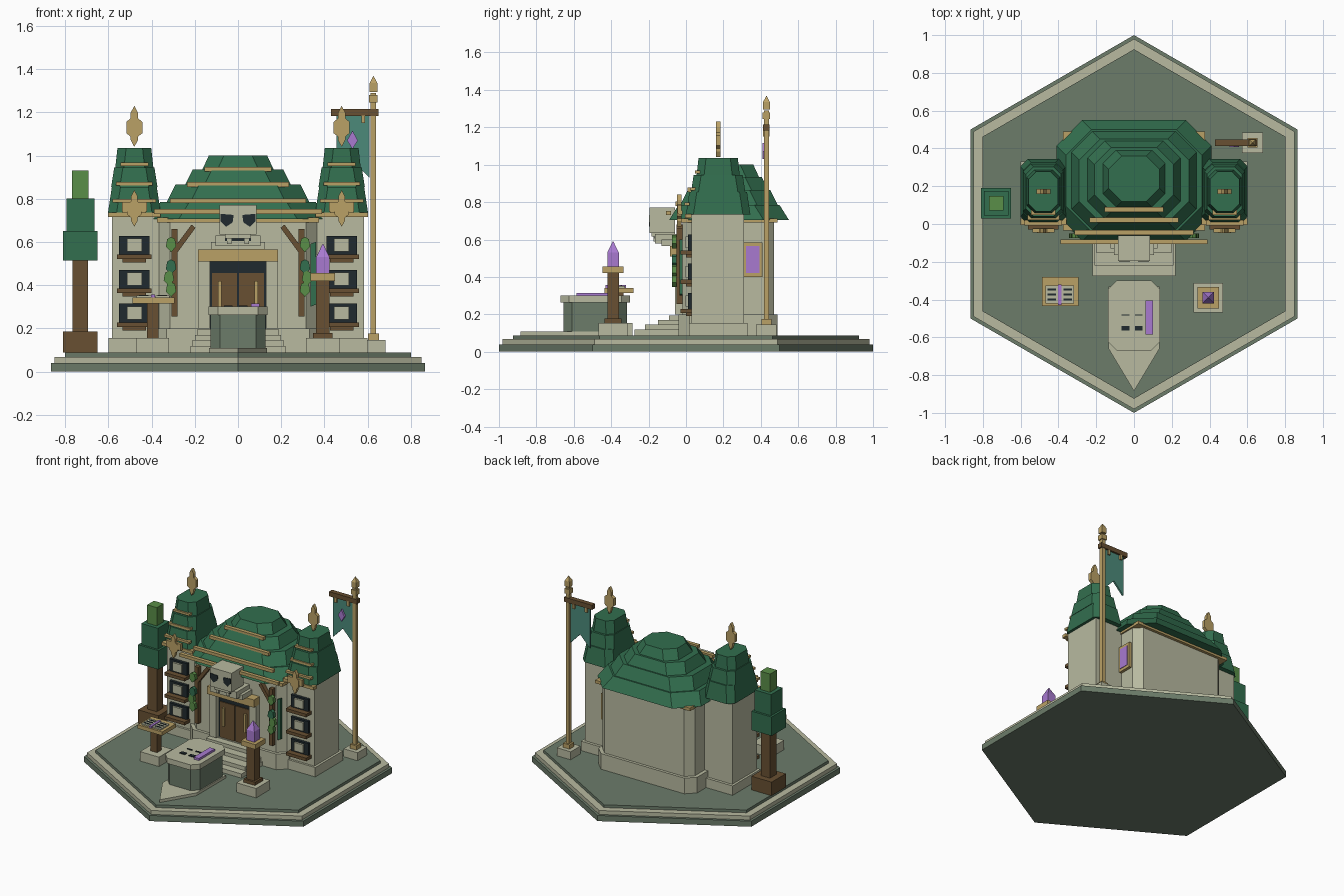
import bpy, bmesh, math
from mathutils import Matrix, Vector

if "Cube" in bpy.data.objects:
    bpy.data.objects.remove(bpy.data.objects["Cube"])


def srgb(r, g, b):
    f = lambda c: c / 12.92 if c <= 0.04045 else ((c + 0.055) / 1.055) ** 2.4
    return (f(r / 255), f(g / 255), f(b / 255), 1)


COLOURS = dict(cream=srgb(184, 186, 160), stone=srgb(108, 124, 106), roof=srgb(50, 110, 78),
               leaf=srgb(90, 142, 72), brown=srgb(104, 80, 50), gold=srgb(186, 161, 102),
               black=srgb(32, 42, 46), purple=srgb(168, 122, 208), teal=srgb(76, 138, 122))
MATS = {}
for key, col in COLOURS.items():
    MATS[key] = bpy.data.materials.new(key)
    MATS[key].diffuse_color = col


def loft(name, mat, rings):
    """Closed solid through rings of 3D points."""
    bm = bmesh.new()
    rows = [[bm.verts.new(p) for p in r] for r in rings]
    n = len(rows[0])
    for a, b in zip(rows, rows[1:]):
        for i in range(n):
            bm.faces.new((a[i], a[(i + 1) % n], b[(i + 1) % n], b[i]))
    bm.faces.new(rows[0][::-1])
    bm.faces.new(rows[-1])
    bmesh.ops.recalc_face_normals(bm, faces=bm.faces)
    me = bpy.data.meshes.new(name)
    bm.to_mesh(me)
    bm.free()
    me.materials.append(MATS[mat])
    ob = bpy.data.objects.new(name, me)
    bpy.context.collection.objects.link(ob)
    return ob


def prism(name, mat, pts, z0, z1):
    return loft(name, mat, [[(x, y, z) for x, y in pts] for z in (z0, z1)])


def plate(name, mat, pts, y0, y1):
    return loft(name, mat, [[(x, y, z) for x, z in pts] for y in (y0, y1)])


def box(name, mat, x0, x1, y0, y1, z0, z1):
    return prism(name, mat, [(x0, y0), (x1, y0), (x1, y1), (x0, y1)], z0, z1)


def block(name, mat, cx, cy, h, z0, z1):
    return box(name, mat, cx - h, cx + h, cy - h, cy + h, z0, z1)


def octa(cx, cy, hx, hy, c):
    return [(cx + sx, cy + sy) for sx, sy in
            ((-hx + c, -hy), (hx - c, -hy), (hx, -hy + c), (hx, hy - c),
             (hx - c, hy), (-hx + c, hy), (-hx, hy - c), (-hx, -hy + c))]


def tier(name, cx, cy, hx, hy, c, z0, z1, k):
    """Roof layer, narrowing by k towards its top."""
    loft(name, 'roof', [[(x, y, z0) for x, y in octa(cx, cy, hx, hy, c)],
                        [(x, y, z1) for x, y in octa(cx, cy, hx - k, hy - k, c)]])


def gem(name, mat, cx, cy, h, z0, z1, z2):
    """Square shaft with a pointed tip."""
    sq = ((-1, -1), (1, -1), (1, 1), (-1, 1))
    loft(name, mat, [[(cx + h * s * a, cy + h * s * b, z) for a, b in sq]
                     for z, s in ((z0, 1), (z1, 1), (z2, 0.05))])


def ornament(name, cx, y, z, h):
    """Pointed gold finial plate with side arms, width follows height."""
    half = [(0, 0), (.016, .03), (.016, .045), (.035, .06), (.035, .11), (.016, .125),
            (.016, .15), (0, .18)]
    k = h / .18
    pts = [(cx + a * k, z + b * k) for a, b in half]
    pts += [(cx - a * k, z + b * k) for a, b in half[-2:0:-1]]
    plate(name, 'gold', pts, y - .012, y + .012)


# Hexagonal ground in three steps
for i, (r, z0, z1, m) in enumerate(((1, 0, .04, 'stone'), (.98, .04, .068, 'cream'),
                                    (.925, .068, .088, 'stone'))):
    hexa = [(r * math.sin(k * math.pi / 3), r * math.cos(k * math.pi / 3)) for k in range(6)]
    prism(f"ground_layer_{i}", m, hexa, z0, z1)

# Hall
prism("hall_plinth", 'cream', octa(0, .225, .39, .265, .06), .088, .2)
prism("hall_walls", 'cream', octa(0, .225, .365, .245, .05), .2, .72)
box("eave_beam", 'gold', -.375, .375, -.035, .49, .69, .712)
for i, (hx, y0, y1, c, z0, z1, k) in enumerate((
        (.41, -.09, .55, .135, .705, .785, .05), (.33, -.03, .49, .11, .785, .865, .04),
        (.245, .03, .44, .09, .865, .935, .035), (.165, .09, .39, .07, .935, 1.0, .03))):
    tier(f"hall_roof_{i}", 0, (y0 + y1) / 2, hx, (y1 - y0) / 2, c, z0, z1, k)
for i, (hx, y, z) in enumerate(((.39, -.095, .74), (.315, -.045, .79),
                                (.235, .02, .865), (.155, .075, .935))):
    box(f"roof_trim_{i}", 'gold', -hx, hx, y - .012, y + .014, z - .01, z + .012)

# Side window on the right of the hall
box("side_window_frame", 'gold', .36, .385, .305, .41, .4, .585)
box("side_window_glass", 'purple', .38, .389, .322, .392, .42, .565)

# Door
for s in (-1, 1):
    box("door_jamb", 'cream', *sorted((s * .13, s * .185)), -.06, -.01, .2, .51)
    box("door_leaf", 'brown', *sorted((s * .004, s * .12)), -.034, -.015, .18, .455)
    box("door_handle", 'gold', *sorted((s * .077, s * .093)), -.05, -.03, .29, .42)
box("door_recess", 'black', -.13, .13, -.028, -.015, .18, .51)
box("door_lintel", 'gold', -.185, .185, -.085, -.01, .51, .565)
for i, (hx, y, z) in enumerate(((.22, -.275, .118), (.21, -.22, .145),
                                (.2, -.15, .17), (.19, -.09, .195))):
    box(f"step_{i}", 'cream', -hx, hx, y, 0, .088, z)

# Carved stone head over the door
box("head_neck", 'cream', -.125, .125, -.13, -.01, .565, .6)
box("head_jaw", 'cream', -.105, .105, -.165, -.02, .58, .63)
box("head_mouth", 'black', -.06, .06, -.169, -.16, .605, .615)
box("head_skull", 'cream', -.085, .085, -.195, -.06, .635, .77)
box("head_chin", 'cream', -.06, .06, -.185, -.06, .615, .64)
for s in (-1, 1):
    eye = [(s * a, b) for a, b in ((.02, .725), (.08, .73), (.08, .695), (.055, .67), (.025, .69))]
    plate("head_eye", 'black', eye, -.199, -.19)
    box("head_tooth", 'cream', *sorted((s * .03, s * .05)), -.175, -.15, .59, .615)

# Timber posts, braces and climbing leaves
for s in (-1, 1):
    box("timber_post", 'brown', *sorted((s * .28, s * .308)), -.05, -.015, .255, .66)
    plate("timber_brace", 'brown', [(s * a, b) for a, b in
          ((.285, .545), (.302, .565), (.215, .68), (.197, .665))], -.05, -.02)
    for i in range(5):
        x, z = s * (.31 + .01 * (i % 2)), .38 + i * .052
        if i % 2 and i != 1:
            continue
        m = 'roof' if i == 2 else 'leaf'
        plate("vine_leaf", m, [(x + a, z + b) for a, b in
              ((0, -.035), (.024, -.01), (.018, .025), (0, .035), (-.018, .025), (-.024, -.01))],
              -.075, -.05)
plate("hanging_cloth", 'roof', [(.335, .3), (.36, .31), (.36, .6), (.335, .59)], -.035, -.018)

# Towers
for s in (-1, 1):
    cx = s * .48
    box("tower_plinth", 'cream', *sorted((s * .335, s * .6)), .015, .33, .088, .155)
    box("tower_walls", 'cream', *sorted((s * .34, s * .583)), .03, .31, .155, .735)
    for i, (hx, hy, z0, z1, k) in enumerate(((.122, .172, .735, .855, .018),
                                             (.107, .145, .855, .945, .014),
                                             (.088, .115, .945, 1.035, .01))):
        tier(f"tower_roof_{i}", cx, .172, hx, hy, .04, z0, z1, k)
    for i, (y, z, h) in enumerate(((.0, .79, .1), (.03, .87, .085), (.055, .96, .065))):
        box(f"tower_trim_{i}", 'gold', cx - h, cx + h, y - .008, y + .02, z - .008, z + .008)
    box("tower_eave", 'gold', cx - .122, cx + .122, -.005, .03, .715, .737)
    box("ornament_arm", 'gold', cx - .055, cx + .055, -.04, -.02, .735, .755)
    ornament("tower_front_ornament", cx, -.035, .67, .17)
    box("tower_front_ornament_bar", 'gold', cx - .058, cx + .058, -.045, -.025, .74, .785)
    ornament("tower_top_ornament", cx, .172, 1.04, .19)
    for z in (.55, .393, .236):
        box("tower_window", 'black', cx - .07, cx + .07, .01, .035, z - .015, z + .078)
        box("tower_window_pane", 'cream', cx - .035, cx + .035, -.004, .015, z + .005, z + .065)
        box("tower_window_ledge", 'brown', cx - .08, cx + .08, -.03, .032, z - .03, z - .008)
        box("tower_ledge_support", 'brown', cx - .055, cx + .055, 0, .032, z - .045, z - .03)

# Stone altar on a pointed floor slab
prism("altar_floor_slab", 'cream', [(-.135, -.33), (-.135, -.66), (0, -.885),
                                    (.135, -.66), (.135, -.33)], .088, .108)
prism("altar_body", 'stone', octa(0, -.485, .128, .17, .045), .108, .262)
prism("altar_top", 'cream', octa(0, -.485, .137, .185, .045), .262, .3)
box("altar_scroll", 'purple', .06, .1, -.585, -.405, .3, .315)
for s in (-1, 1):
    box("altar_rune_eye", 'black', -.01 + s * .035 - .02, -.01 + s * .035 + .02,
        -.565, -.54, .299, .306)
    box("altar_rune_line", 'black', -.01 + s * .035 - .02, -.01 + s * .035 + .02,
        -.485, -.478, .299, .306)

# Book stand
block("book_stand_base", 'cream', -.395, -.36, .075, .088, .155)
block("book_stand_post", 'brown', -.395, -.36, .026, .155, .315)
box("book_stand_tray", 'gold', -.488, -.295, -.435, -.28, .315, .342)
for s in (-1, 1):
    cx = -.393 + s * .043
    box("book_page", 'cream', cx - .033, cx + .033, -.42, -.325, .342, .351)
    for i in range(3):
        y = -.4 + i * .027
        box("book_text_line", 'black', cx - .022, cx + .022, y - .005, y + .005, .35, .354)
box("book_ribbon", 'purple', -.402, -.384, -.43, -.32, .342, .356)

# Crystal stand
block("crystal_base", 'cream', .393, -.39, .078, .088, .155)
block("crystal_foot", 'brown', .393, -.39, .045, .155, .178)
block("crystal_post", 'brown', .393, -.39, .031, .178, .42)
block("crystal_cap", 'gold', .393, -.39, .057, .42, .455)
gem("crystal", 'purple', .393, -.39, .031, .455, .53, .59)

# Block tree
block("tree_base", 'brown', -.73, .11, .08, .088, .185)
block("tree_trunk", 'brown', -.73, .11, .036, .185, .52)
block("tree_leaves_low", 'roof', -.73, .11, .08, .515, .65)
block("tree_leaves_mid", 'roof', -.73, .11, .065, .65, .8)
block("tree_leaves_top", 'leaf', -.73, .11, .038, .8, .93)

# Flagpole and banner
block("flag_base", 'cream', .627, .43, .055, .088, .145)
block("flag_collar", 'gold', .627, .43, .026, .145, .175)
block("flag_pole", 'gold', .627, .43, .013, .145, 1.29)
box("flag_crossbar", 'brown', .43, .65, .413, .447, 1.182, 1.215)
plate("flag_cloth", 'teal', [(.455, 1.185), (.61, 1.185), (.61, .895), (.533, .975), (.455, .895)],
      .422, .434)
plate("flag_emblem", 'purple', [(.53, 1.03), (.555, 1.07), (.53, 1.115), (.505, 1.07)], .408, .423)
for x in (.48, .58):
    box("flag_clip", 'gold', x - .009, x + .009, .412, .446, 1.15, 1.185)
block("flag_finial_block", 'gold', .627, .43, .02, 1.245, 1.28)
gem("flag_finial", 'gold', .627, .43, .018, 1.295, 1.335, 1.368)

for m in bpy.data.materials:
    if m.users and not m.is_grease_pencil:
        m.use_nodes = True
        m.node_tree.nodes["Principled BSDF"].inputs["Base Color"].default_value = m.diffuse_color
